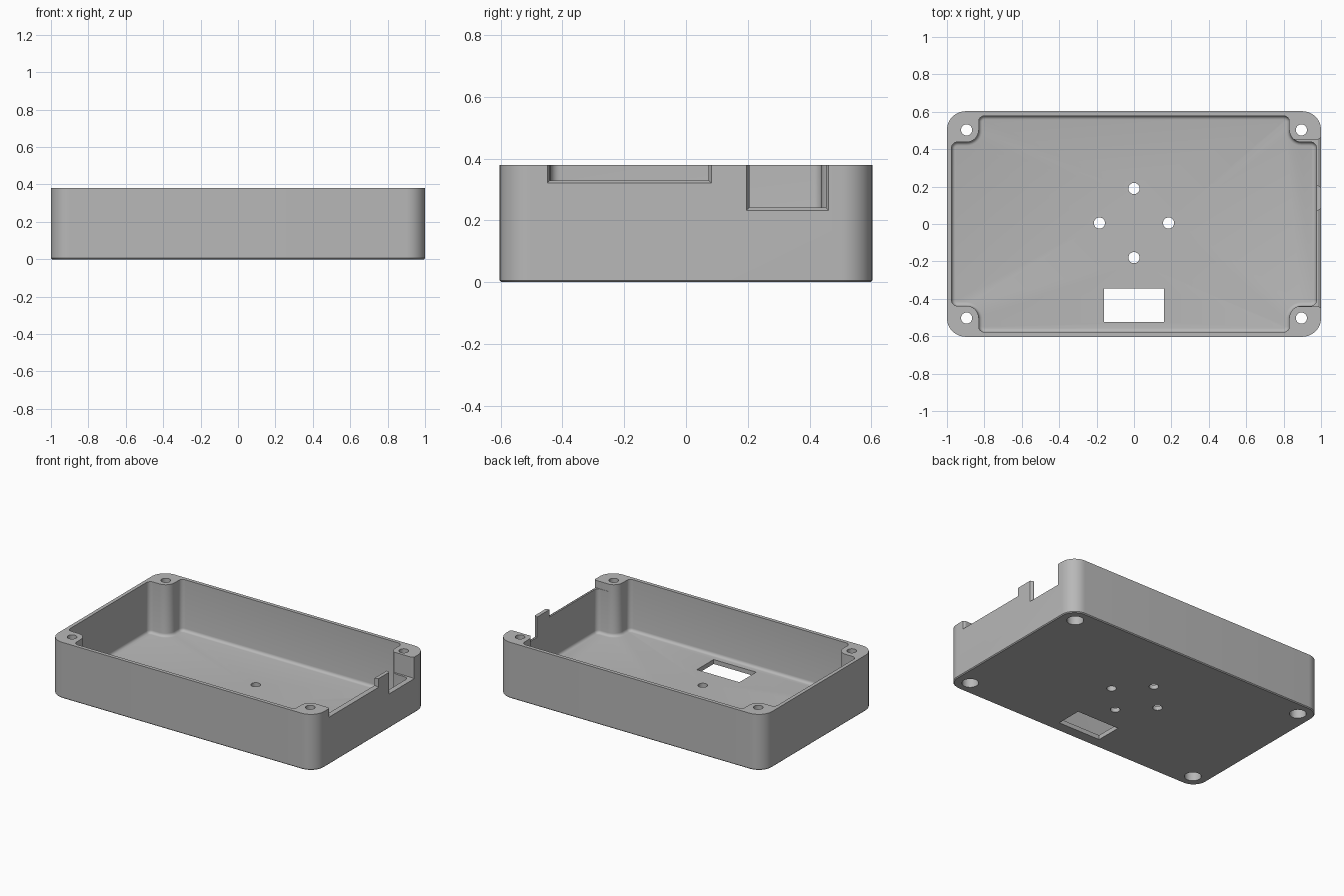
import bpy
import bmesh
from math import cos, sin, radians

if "Cube" in bpy.data.objects:
    bpy.data.objects.remove(bpy.data.objects["Cube"])

WIDTH, DEPTH, HEIGHT = 1.0, 0.603, 0.38   # half width, half depth, full height
FLOOR, WALL = 0.03, 0.025
SCREW_X, SCREW_Y = 0.895, 0.503

grey = bpy.data.materials.new("plain grey")
grey.use_nodes = True
colour = (0.48, 0.48, 0.48, 1)
grey.diffuse_color = colour
grey.node_tree.nodes["Principled BSDF"].inputs["Base Color"].default_value = colour


def arc(cx, cy, r, start, end, steps=8):
    angles = [radians(start + (end - start) * i / steps) for i in range(steps + 1)]
    return [(cx + r * cos(a), cy + r * sin(a)) for a in angles]


def four_way(quarter):
    """Mirror a quarter outline into a closed counter-clockwise loop."""
    back = quarter[::-1]
    return (quarter + [(-x, y) for x, y in back]
            + [(-x, -y) for x, y in quarter] + [(x, -y) for x, y in back])


def loft(name, sections):
    """Solid skinned over matching rings of 3D points."""
    bm = bmesh.new()
    rings = [[bm.verts.new(p) for p in ring] for ring in sections]
    n = len(rings[0])
    for a, b in zip(rings, rings[1:]):
        for i in range(n):
            j = (i + 1) % n
            bm.faces.new((a[i], a[j], b[j], b[i]))
    bm.faces.new(rings[0][::-1])
    bm.faces.new(rings[-1])
    bmesh.ops.recalc_face_normals(bm, faces=bm.faces)
    mesh = bpy.data.meshes.new(name)
    bm.to_mesh(mesh)
    bm.free()
    obj = bpy.data.objects.new(name, mesh)
    bpy.context.collection.objects.link(obj)
    mesh.materials.append(grey)
    return obj


def prism(name, outline, z0, z1):
    return loft(name, [[(x, y, z) for x, y in outline] for z in (z0, z1)])


def bevel_base(obj, size, segments):
    """Round the rim around the lowest face."""
    bm = bmesh.new()
    bm.from_mesh(obj.data)
    low = min(v.co.z for v in bm.verts)
    rim = [e for e in bm.edges if all(v.co.z < low + 1e-5 for v in e.verts)]
    bmesh.ops.bevel(bm, geom=rim, offset=size, segments=segments,
                    profile=0.5, affect='EDGES')
    bm.to_mesh(obj.data)
    bm.free()


def cut(target, cutter):
    """Subtract the cutter and discard it."""
    mod = target.modifiers.new("cut", 'BOOLEAN')
    mod.operation, mod.solver, mod.object = 'DIFFERENCE', 'EXACT', cutter
    bpy.context.view_layer.objects.active = target
    bpy.ops.object.modifier_apply(modifier=mod.name)
    bpy.data.objects.remove(cutter)


def drill(target, x, y, r, z0, z1):
    cut(target, prism("drill", arc(x, y, r, 0, 345, 23), z0, z1))


# Outer shell with rounded corners and a softened base
corner = 0.1
shell = prism("enclosure_base",
              four_way(arc(WIDTH - corner, DEPTH - corner, corner, 0, 90, 12)), 0, HEIGHT)
bevel_base(shell, 0.006, 1)

# Cavity that leaves a rounded screw post in each corner
f, post = 0.03, 0.065
ix, iy = WIDTH - WALL, DEPTH - WALL
quarter = (arc(ix - f, SCREW_Y - post - f, f, 0, 90)
           + arc(SCREW_X, SCREW_Y, post, 270, 180)
           + arc(SCREW_X - post - f, iy - f, f, 0, 90))
cavity = prism("cavity", four_way(quarter), FLOOR, HEIGHT + 0.1)
bevel_base(cavity, 0.02, 4)
cut(shell, cavity)

# Flared notches in the left wall
for y0, y1, z in ((-0.44, 0.073, 0.33), (0.205, 0.453, 0.242)):
    rings = [[(x, y0 - g, z - g), (x, y1 + g, z - g), (x, y1 + g, 0.5), (x, y0 - g, 0.5)]
             for x, g in ((0.8, 0), (0.985, 0), (1.01, 0.015))]
    cut(shell, loft("notch", rings))

# Screw holes with recesses for the heads underneath
for sx in (-1, 1):
    for sy in (-1, 1):
        drill(shell, sx * SCREW_X, sy * SCREW_Y, 0.03, -0.1, 0.5)
        drill(shell, sx * SCREW_X, sy * SCREW_Y, 0.052, -0.1, 0.2)

# Four mounting holes in the floor
for x, y in ((0.185, 0), (-0.185, 0), (0, 0.185), (0, -0.185)):
    drill(shell, x, y + 0.005, 0.03, -0.1, 0.1)

# Rectangular window in the floor
cut(shell, prism("window", [(-0.16, -0.525), (0.16, -0.525),
                            (0.16, -0.345), (-0.16, -0.345)], -0.1, 0.1))

bpy.ops.object.select_all(action='DESELECT')
shell.select_set(True)
bpy.context.view_layer.objects.active = shell
bpy.ops.object.shade_smooth_by_angle(angle=radians(30))
